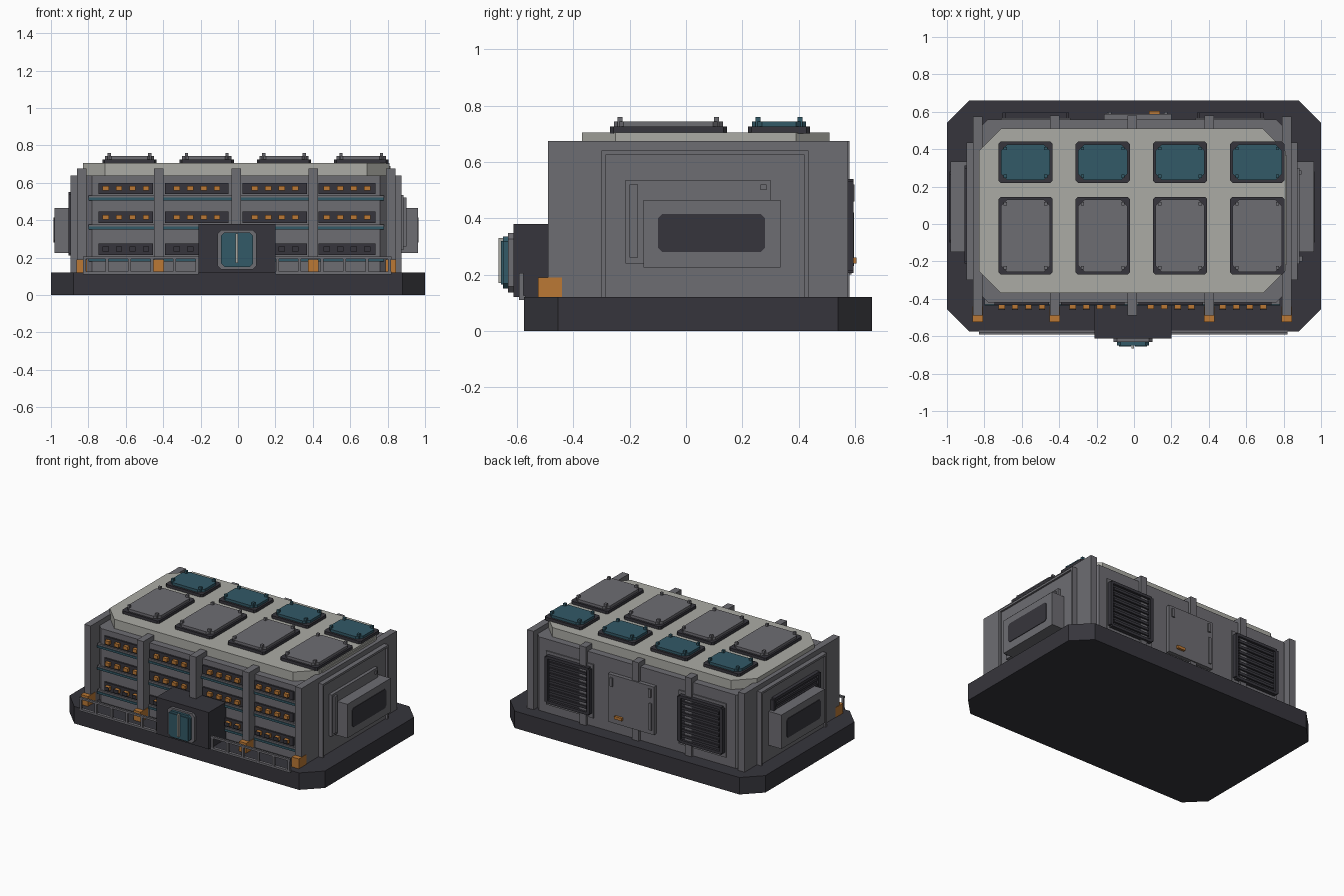
import bpy
import bmesh

cube = bpy.data.objects.get("Cube")
if cube:
    bpy.data.objects.remove(cube)


def material(name, r, g, b):
    m = bpy.data.materials.new(name)
    m.use_nodes = True
    m.diffuse_color = (r, g, b, 1)
    m.node_tree.nodes["Principled BSDF"].inputs["Base Color"].default_value = (r, g, b, 1)
    return m


GREY = material("mid grey", .155, .153, .17)
DARK = material("charcoal", .037, .036, .045)
TEAL = material("deep teal", .032, .1, .135)
ORANGE = material("amber", .5, .19, .035)
LIGHT = material("pale concrete", .41, .41, .375)


def block(name, mat, x, y, z, cut=0, axis=2):
    """Box from three (low, high) ranges, its corners cut around one axis."""
    spans = [x, y, z]
    u, v = [i for i in range(3) if i != axis]
    (a, b), (c, d), (low, high) = spans[u], spans[v], spans[axis]
    if cut:
        ring = [(a + cut, c), (b - cut, c), (b, c + cut), (b, d - cut),
                (b - cut, d), (a + cut, d), (a, d - cut), (a, c + cut)]
    else:
        ring = [(a, c), (b, c), (b, d), (a, d)]
    bm = bmesh.new()
    loops = []
    for level in (low, high):
        loop = []
        for p, q in ring:
            co = [0, 0, 0]
            co[u], co[v], co[axis] = p, q, level
            loop.append(bm.verts.new(co))
        loops.append(loop)
    bottom, top = loops
    n = len(ring)
    bm.faces.new(bottom[::-1])
    bm.faces.new(top)
    for i in range(n):
        j = (i + 1) % n
        bm.faces.new((bottom[i], bottom[j], top[j], top[i]))
    bmesh.ops.recalc_face_normals(bm, faces=bm.faces)
    me = bpy.data.meshes.new(name)
    bm.to_mesh(me)
    bm.free()
    me.materials.append(mat)
    ob = bpy.data.objects.new(name, me)
    bpy.context.collection.objects.link(ob)
    return ob


def around(c, half):
    return (c - half, c + half)


MID = -.01      # building centre line
FLOOR = .12

# Foundation, main body and roof
block("foundation", DARK, (-1, 1), (-.575, .66), (0, FLOOR), .12)
block("main_body", GREY, (-.83, .81), (-.42, .56), (FLOOR, .64), .05)
block("roof_slab", LIGHT, (-.83, .81), (-.37, .51), (.64, .705), .12)
block("roof_edge_strip", LIGHT, (.8, .815), (-.22, .37), (.67, .69))

# Pillars: full depth end walls, short ones front and back
PILLARS = [MID + i * .413 for i in range(-2, 3)]
for i, x in enumerate(PILLARS):
    span = around(x, .025)
    if i in (0, 4):
        block("end_wall", GREY, span, (-.49, .575), (FLOOR, .675))
    else:
        block("front_pillar", GREY, span, (-.49, -.36), (FLOOR, .675))
        block("back_pillar", GREY, span, (.5, .58), (FLOOR, .675))
    if i != 2:
        block("pillar_foot", ORANGE, around(x, .028), (-.525, -.44), (FLOOR, .19))

# Front window bands with sills and lamps
BAYS = [(-.745, -.455), (-.39, -.05), (.025, .37), (.43, .735)]
for row, z in enumerate((.215, .385, .54)):
    block("teal_sill", TEAL, (-.8, .78), (-.435, -.4), (z - .035, z - .02))
    block("sill_trim", GREY, (-.8, .78), (-.43, -.4), (z - .02, z - .008))
    for a, b in BAYS:
        block("window_band", DARK, (a, b), (-.432, -.4), (z, z + .06))
        for k in range(4):
            x = (a + b) / 2 + (k - 1.5) * .072
            block("lamp", ORANGE, around(x, .017), (-.455, -.42), (z + .018, z + .043))
            if row == 0:
                block("lamp_cover", DARK, around(x, .017), (-.46, -.455), (z + .018, z + .043))

# Entrance
block("entrance_block", DARK, (-.21, .2), (-.613, -.4), (FLOOR, .38))
block("door_frame", GREY, (-.11, .1), (-.632, -.6), (.137, .347), .02, 1)
block("door", TEAL, (-.09, .08), (-.65, -.62), (.15, .335), .018, 1)
for side in (-1, 1):
    block("door_leaf", TEAL, around(MID / 2 + side * .042, .032), (-.656, -.64), (.165, .32))
block("door_handle", LIGHT, around(-.007, .006), (-.665, -.64), (.17, .33))

# Front railing
for a, b in ((-.83, -.21), (.2, .82)):
    block("top_rail", GREY, (a, b), (-.592, -.577), (.192, .206))
    block("bottom_rail", GREY, (a, b), (-.592, -.57), (.11, .125))
    for k in range(6):
        x = a + .01 + k * (b - a - .02) / 5
        block("rail_post", GREY, around(x, .008), (-.592, -.577), (FLOOR, .2))

# Roof hatches and skylights
for i in range(4):
    x = -.58 + i * .413
    for name, mat, low, high in (("hatch", GREY, -.27, .145),
                                 ("skylight", TEAL, .22, .44)):
        block(name + "_frame", DARK, around(x, .145), (low, high), (.7, .725), .012)
        block(name, mat, around(x, .132), (low + .014, high - .014), (.725, .743), .035)
        for sx in (-1, 1):
            for y in (low + .036, high - .036):
                block(name + "_pin", mat, around(x + sx * .108, .009),
                      around(y, .009), (.72, .76))


def louvre(name, axis, face, out, along, z):
    """Dark framed grille on a wall; axis is the direction it faces."""
    def part(label, run, depth, height):
        d = tuple(sorted((face - out * .01, face + out * depth)))
        x, y = (d, run) if axis == 0 else (run, d)
        block(name + label, DARK, x, y, height)
    a, b = along
    part("_plate", along, .006, z)
    for edge in (a, b):
        part("_side", around(edge, .012), .022, z)
    for edge in z:
        part("_rail", along, .022, around(edge, .01))
    for k in range(1, 8):
        h = z[0] + k * (z[1] - z[0]) / 8
        part("_slat", (a + .02, b - .02), .018, around(h, .009))


# Back wall: two louvres and a service panel
for along in ((-.69, -.36), (.35, .68)):
    louvre("back_louvre", 1, .573, 1, along, (.215, .53))
    block("louvre_backing", GREY, (along[0] - .02, along[1] + .02), (.55, .568), (.18, .56))
block("service_panel", GREY, (-.16, .2), (.55, .588), (.2, .54))
block("service_handle", ORANGE, around(.11, .03), (.58, .605), (.24, .26))
for x in (-.13, .17):
    block("panel_hinge", GREY, around(x, .01), (.58, .598), (.46, .52))
block("panel_bar", GREY, around(-.135, .01), (.58, .596), (.23, .42))

# End walls: stepped panels and a box with a dark window
for s in (-1, 1):
    def end(name, mat, near, far, y, z, cut=0):
        x = tuple(sorted((MID + s * near, MID + s * far)))
        block(name, mat, x, y, z, cut, 0)
    end("end_panel", GREY, .8, .872, (-.285, .42), (FLOOR, .625))
    end("end_panel_rim", GREY, .8, .885, (-.3, -.285), (FLOOR, .64))
    end("end_panel_rim", GREY, .8, .885, (.42, .435), (FLOOR, .64))
    end("end_panel_rim", GREY, .8, .885, (-.3, .435), (.625, .64))
    end("end_box", GREY, .86, .972, (-.15, .335), (.225, .465))
    end("end_window", DARK, .96, .976, (-.1, .28), (.28, .415), .015)
    if s > 0:
        end("access_plate", GREY, .86, .895, (-.215, .3), (.24, .535))
        end("access_handle", GREY, .88, .91, (-.2, -.17), (.26, .52))
        end("access_bolt", GREY, .88, .905, (.265, .285), (.5, .52))
louvre("end_louvre", 0, -.885, -1, (-.2, .3), (.22, .54))
